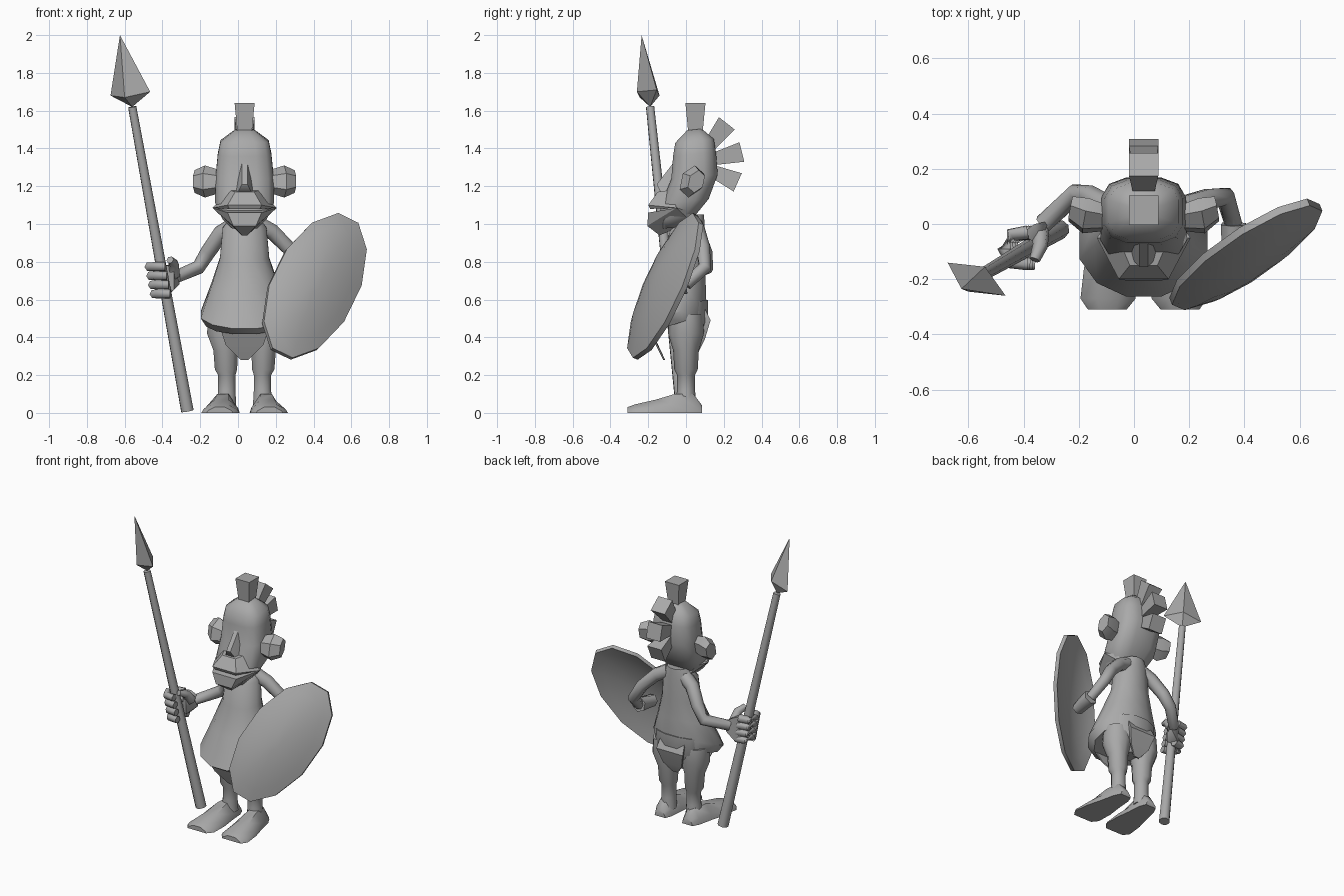
import bpy, bmesh, math
from mathutils import Vector

if "Cube" in bpy.data.objects:
    bpy.data.objects.remove(bpy.data.objects["Cube"])

CENTRE = .035  # centre line of the figure
GREY = (.4, .4, .4, 1)
material = bpy.data.materials.new("plain grey")
material.use_nodes = True
material.diffuse_color = GREY
material.node_tree.nodes["Principled BSDF"].inputs["Base Color"].default_value = GREY


def finish(name, bm, angle):
    bmesh.ops.recalc_face_normals(bm, faces=bm.faces)
    mesh = bpy.data.meshes.new(name)
    bm.to_mesh(mesh)
    bm.free()
    mesh.materials.append(material)
    part = bpy.data.objects.new(name, mesh)
    bpy.context.collection.objects.link(part)
    bpy.ops.object.select_all(action='DESELECT')
    part.select_set(True)
    bpy.context.view_layer.objects.active = part
    bpy.ops.object.shade_smooth_by_angle(angle=math.radians(angle))


def circle(sides, phase=0):
    """Unit circle as (cosine, sine) pairs."""
    angles = [math.tau * (k + phase) / sides for k in range(sides)]
    return [(math.cos(a), math.sin(a)) for a in angles]


def skin(name, rings, angle=50):
    """Join equal rings of points into a closed skin."""
    bm = bmesh.new()
    loops = [[bm.verts.new(point) for point in ring] for ring in rings]
    for lower, upper in zip(loops, loops[1:]):
        for i in range(len(lower)):
            bm.faces.new((lower[i - 1], lower[i], upper[i], upper[i - 1]))
    bm.faces.new(loops[0])
    bm.faces.new(loops[-1])
    finish(name, bm, angle)


def loft(name, sections, sides=12, power=1):
    """Stacked rings: z, x, y, half width, half depth, slope along y."""
    def ease(value):
        return math.copysign(abs(value) ** power, value)

    rings = []
    for z, x, y, width, depth, slope in sections:
        rings.append([(x + width * ease(c), y + depth * ease(s), z + slope * depth * ease(s))
                      for c, s in circle(sides, .5)])
    skin(name, rings)


def tube(name, path, start, end, sides=8):
    """Round limb along a path, its radius running from start to end."""
    points = [Vector(p) for p in path]
    last = len(points) - 1
    rings = []
    for i, point in enumerate(points):
        along = (points[min(i + 1, last)] - points[max(i - 1, 0)]).normalized()
        u = along.cross(Vector((.3, 1, .2))).normalized()
        v = along.cross(u)
        radius = start + (end - start) * i / last
        rings.append([point + radius * (u * c + v * s) for c, s in circle(sides)])
    skin(name, rings, angle=65)


def hull(name, points, angle=25):
    """Faceted solid wrapped around points."""
    bm = bmesh.new()
    for point in points:
        bm.verts.new(point)
    bmesh.ops.remove_doubles(bm, verts=bm.verts, dist=.0005)
    bmesh.ops.convex_hull(bm, input=bm.verts)
    finish(name, bm, angle)


def mirrored(points):
    return [(CENTRE + side * x, y, z) for x, y, z in points for side in (-1, 1)]


# Torso: the wider it gets, the further the belly hangs forward
loft("torso", [(z, CENTRE, .09 - .7 * w, w, .8 * w, 2.5 * max(0, w - .08)) for z, w in (
    (1.05, .07), (.98, .12), (.82, .135), (.67, .185), (.52, .24), (.47, .21))])
loft("pelvis", [(z, CENTRE, .01, w, .62 * w, z - .4) for z, w in (
    (.58, .18), (.47, .175), (.36, .09))])

# Loincloth flaps
for name, outline in (
        ("front_flap", ((.13, -.2, .45), (.1, -.16, .36), (.02, -.12, .28))),
        ("back_flap", ((.09, .08, .57), (.1, .12, .49), (.07, .09, .39), (.02, .06, .33)))):
    hull(name, mirrored([(x, y + back, z) for x, y, z in outline for back in (0, .01)]), angle=40)

# Head: tall rounded box, chin carried forward
loft("head", [(z, CENTRE, .045 - .5 * max(0, 1.22 - z), w, .8 * w, .1) for z, w in (
    (1.5, .05), (1.44, .13), (1.37, .145), (1.25, .157), (1.12, .16), (1.03, .12), (.98, .07))],
    power=.65)
hull("nose", mirrored([(.015, -.07, 1.32), (.06, -.07, 1.15), (.04, -.13, 1.16), (.015, -.155, 1.21)]),
     angle=60)
mouth_corner = (.17, -.05, 1.085)
hull("upper_lip", mirrored([mouth_corner, (.08, -.08, 1.18), (.05, -.15, 1.17), (.09, -.2, 1.1),
                            (.08, -.19, 1.08)]))
hull("lower_jaw", mirrored([mouth_corner, (.09, -.2, 1.06), (.06, -.205, .99), (.015, -.14, .94),
                            (.09, .03, 1.01), (.12, .02, 1.07)]))

# Crest tufts fanned around the back of the skull
for i, label in enumerate(("top", "upper", "middle", "lower")):
    turn = math.radians(90 - 38 * i)
    along = Vector((0, math.cos(turn), math.sin(turn)))
    across = Vector((0, -along.z, along.y))
    corners = []
    for reach, half in ((.08, .03), (.22 + .1 / (i + 1), .053)):
        middle = Vector((half, .05, 1.32)) + along * reach
        corners += [middle + across * half, middle - across * half]
    hull(label + "_crest_tuft", mirrored(corners))

# Ears, legs and feet on both sides
for side, label in ((-1, "right"), (1, "left")):
    ear = []
    for out, y, size in ((.13, .02, .06), (.21, .03, .085), (.265, .055, .06)):
        ear.append([(CENTRE + side * (out - .15 * size * c), y + size * (.75 * c + .2 * s),
                     1.225 + size * s) for c, s in circle(6, .5)])
    skin(label + "_ear", ear, angle=35)

    loft(label + "_leg", [(z, CENTRE + side * (.08 + .3 * w), 0, w, w, 0) for z, w in (
        (.52, .09), (.42, .095), (.33, .068), (.23, .062), (.2, .048), (.12, .048), (.04, .055))],
        sides=10)

    foot = []
    for y, width, height in ((.085, .04, .04), (.04, .06, .1), (-.06, .075, .1),
                             (-.16, .095, .07), (-.27, .1, .045), (-.31, .07, .03)):
        middle = CENTRE + side * (.11 - .07 * y)
        foot.append([(middle + width * across, y, height * up) for across, up in (
            (-1, 0), (1, 0), (.9, .4), (.4, 1), (-.4, 1), (-.9, .4))])
    skin(label + "_foot", foot)

# Arms
tube("right_arm", ((-.02, .04, .99), (-.09, .06, .95), (-.16, .1, .85), (-.21, .11, .77),
                   (-.33, 0, .72)), .048, .034)
tube("left_arm", ((.1, .04, 1), (.18, .06, .96), (.27, .09, .87), (.33, .1, .77),
                  (.36, 0, .68)), .048, .032)

# Hands: the right one curls its fingers around the shaft
hull("right_palm", [(x, y, z) for x, y, low, high in (
    (-.31, .01, .68, .75), (-.34, -.08, .65, .77), (-.36, 0, .63, .78), (-.41, -.035, .62, .79))
    for z in (low, high)], angle=70)
for i, label in enumerate(("little", "ring", "middle", "index")):
    height = .63 + .048 * i
    shift = .012 - .009 * i
    tube(f"right_{label}_finger", [(x + shift, y, height) for x, y in (
        (-.37, -.03), (-.43, -.04), (-.455, -.09), (-.43, -.14), (-.37, -.145))],
        .026, .024, sides=6)
tube("right_thumb", ((-.34, -.03, .73), (-.34, -.08, .79), (-.36, -.13, .81)), .035, .02, sides=6)
tube("left_hand", ((.36, 0, .68), (.36, -.06, .67), (.35, -.14, .66)), .05, .04, sides=6)

# Spear: leaning shaft with a flat diamond head
shaft_top = Vector((-.56, -.19, 1.62))
tube("spear_shaft", ((-.268, -.02, .01), shaft_top), .035, .023)
middle = Vector((-.57, -.2, 1.69))
broad, narrow = Vector((.105, -.06, .01)), Vector((.03, .045, .02))
hull("spear_head", (middle - broad, middle + broad, middle - narrow, middle + narrow,
                    shaft_top, (-.625, -.235, 2)), angle=15)

# Shield: leaning oval bulged forward, hollow behind
middle = Vector((.405, -.11, .67))
short, long = Vector((.205, .06, -.1)), Vector((.18, .18, .37))
bulge, thickness = Vector((0, -.06, .02)), Vector((-.01, .025, -.01))
dome = []
for t in (.15, .5, .8, 1):
    dome.append([middle + t * (short * c + long * s) + bulge * (1 - t * t) - thickness / 2
                 for c, s in circle(12, .5)])
hollow = [[point + thickness for point in ring] for ring in reversed(dome)]
skin("shield", dome + hollow)
